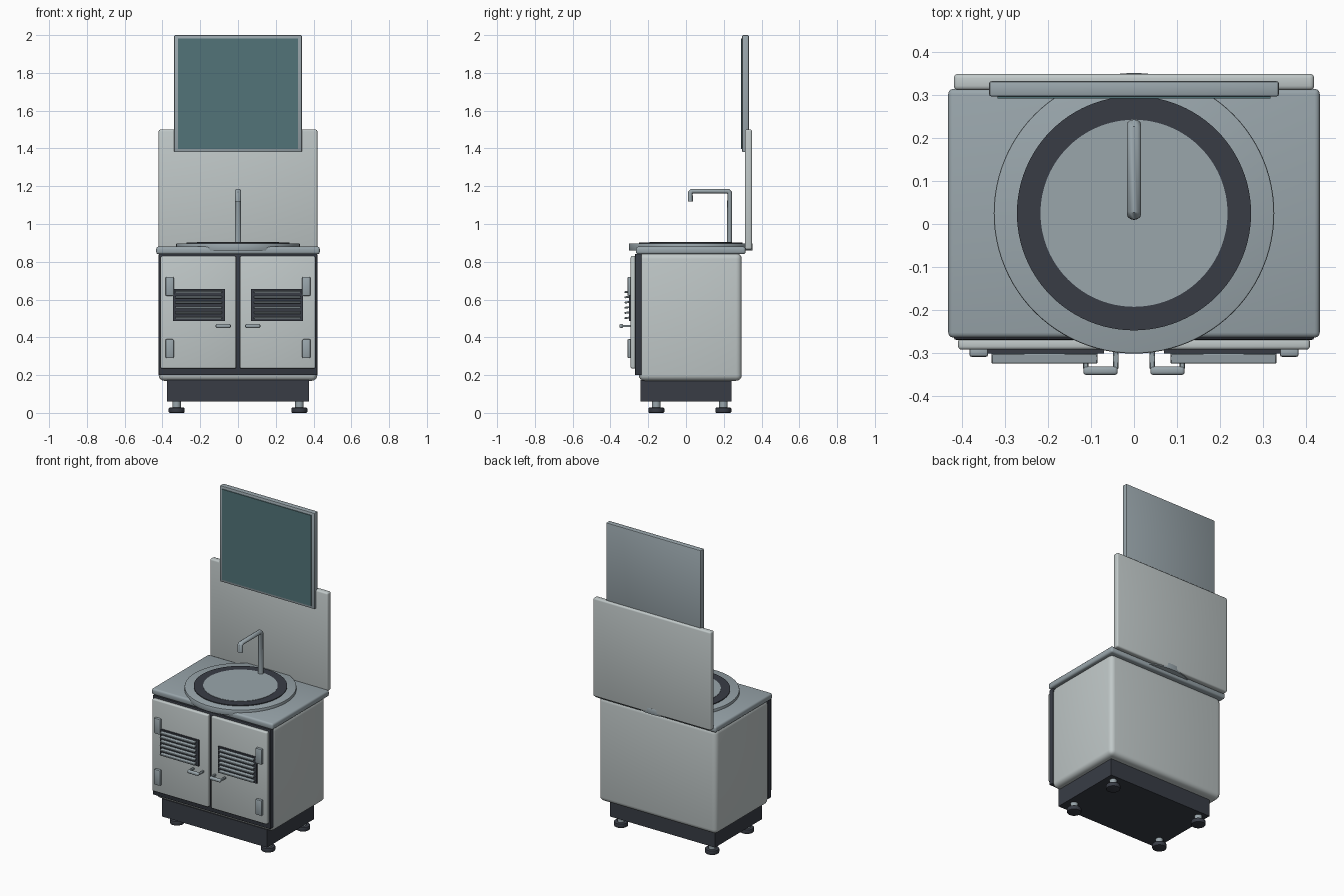
import bpy, math

if "Cube" in bpy.data.objects:
    bpy.data.objects.remove(bpy.data.objects["Cube"])


def material(name, rgb):
    m = bpy.data.materials.new(name)
    m.diffuse_color = (*rgb, 1)
    m.use_nodes = True
    m.node_tree.nodes["Principled BSDF"].inputs["Base Color"].default_value = m.diffuse_color
    return m


LIGHT = material("light grey paint", (0.53, 0.58, 0.58))
STEEL = material("steel grey", (0.32, 0.38, 0.41))
DARK = material("dark charcoal", (0.040, 0.046, 0.060))
GLASS = material("mirror teal", (0.085, 0.175, 0.19))


def finish(name, mat, bevel=0, segments=3):
    ob = bpy.context.object
    ob.name = name
    ob.data.materials.append(mat)
    if bevel:
        b = ob.modifiers.new("bevel", 'BEVEL')
        b.width, b.segments, b.limit_method = bevel, segments, 'ANGLE'
        bpy.ops.object.modifier_apply(modifier="bevel")
    bpy.ops.object.shade_smooth_by_angle(angle=math.radians(40))
    return ob


def box(name, x, y, z, mat, bevel=0, segments=3, tilt=0):
    """Box from (min, max) ranges."""
    bpy.ops.mesh.primitive_cube_add(size=1)
    ob = bpy.context.object
    ob.scale = [r[1] - r[0] for r in (x, y, z)]
    bpy.ops.object.transform_apply(location=False, rotation=False, scale=True)
    ob.location = [(r[0] + r[1]) / 2 for r in (x, y, z)]
    ob.rotation_euler.x = tilt
    return finish(name, mat, bevel, segments)


def disc(name, x, y, z, r, mat, bevel=0, verts=32):
    bpy.ops.mesh.primitive_cylinder_add(
        vertices=verts, radius=r, depth=z[1] - z[0], location=(x, y, (z[0] + z[1]) / 2))
    return finish(name, mat, bevel, 2)


def side(s, a, b):
    """Range mirrored to side s."""
    return tuple(sorted((s * a, s * b)))


# Cabinet, base and dark front frame
box("cabinet", (-0.42, 0.42), (-0.25, 0.295), (0.17, 0.845), LIGHT, 0.03, 4)
box("plinth", (-0.375, 0.375), (-0.24, 0.24), (0.06, 0.175), DARK)
box("front_frame", (-0.42, 0.42), (-0.27, -0.235), (0.2, 0.842), DARK, 0.005, 2)

# Feet
for x in (-0.325, 0.325):
    for y in (-0.157, 0.198):
        disc("foot_pad", x, y, (0, 0.028), 0.042, DARK, 0.005)
        disc("foot_stem", x, y, (0.026, 0.065), 0.022, STEEL)

# Doors with hinges, louvred vents and handles
for s in (-1, 1):
    box("door", side(s, 0.01, 0.41), (-0.293, -0.266), (0.235, 0.83), LIGHT, 0.008)
    for z in (0.29, 0.62):
        box("hinge", side(s, 0.34, 0.384), (-0.31, -0.288), (z, z + 0.1), STEEL, 0.006, 2)
    box("vent_plate", side(s, 0.07, 0.345), (-0.302, -0.29), (0.487, 0.655), DARK)
    for i in range(6):
        z = 0.503 + i * 0.0275
        box("vent_slat", side(s, 0.085, 0.332), (-0.325, -0.301),
            (z - 0.005, z + 0.005), STEEL, 0.002, 1, math.radians(8))
    box("handle_bar", side(s, 0.038, 0.118), (-0.352, -0.332), (0.45, 0.47), STEEL, 0.007)
    for x in (0.036, 0.106):
        box("handle_post", side(s, x, x + 0.013), (-0.338, -0.29), (0.454, 0.466), STEEL, 0.002, 1)

# Worktop and splashback
box("worktop", (-0.433, 0.433), (-0.265, 0.315), (0.84, 0.88), STEEL, 0.012)
box("splashback", (-0.42, 0.42), (0.312, 0.35), (0.865, 1.5), LIGHT, 0.01)

# Round sink: rim, dark ring and centre
disc("sink_rim", 0, 0.025, (0.859, 0.898), 0.327, STEEL, 0.004, 96)
disc("sink_ring", 0, 0.025, (0.896, 0.903), 0.273, DARK, 0, 96)
disc("sink_centre", 0, 0.025, (0.899, 0.905), 0.218, STEEL, 0, 96)

# Tap: one bent tube
curve = bpy.data.curves.new("tap", 'CURVE')
curve.dimensions = '3D'
curve.bevel_depth, curve.bevel_resolution, curve.use_fill_caps = 0.0135, 4, True
path = [(0.231, 0.9), (0.231, 1.165), (0.222, 1.174), (0.032, 1.174), (0.023, 1.165), (0.023, 1.12)]
spline = curve.splines.new('POLY')
spline.points.add(len(path) - 1)
for p, (y, z) in zip(spline.points, path):
    p.co = (0, y, z, 1)
tap = bpy.data.objects.new("tap", curve)
bpy.context.collection.objects.link(tap)
bpy.ops.object.select_all(action='DESELECT')
bpy.context.view_layer.objects.active = tap
tap.select_set(True)
tap.scale.x = 1.25
bpy.ops.object.convert(target='MESH')
finish("tap", STEEL)

# Mirror
box("mirror_frame", (-0.338, 0.338), (0.297, 0.333), (1.38, 2.0), STEEL, 0.006, 2)
box("mirror_glass", (-0.318, 0.318), (0.292, 0.299), (1.398, 1.982), GLASS)
